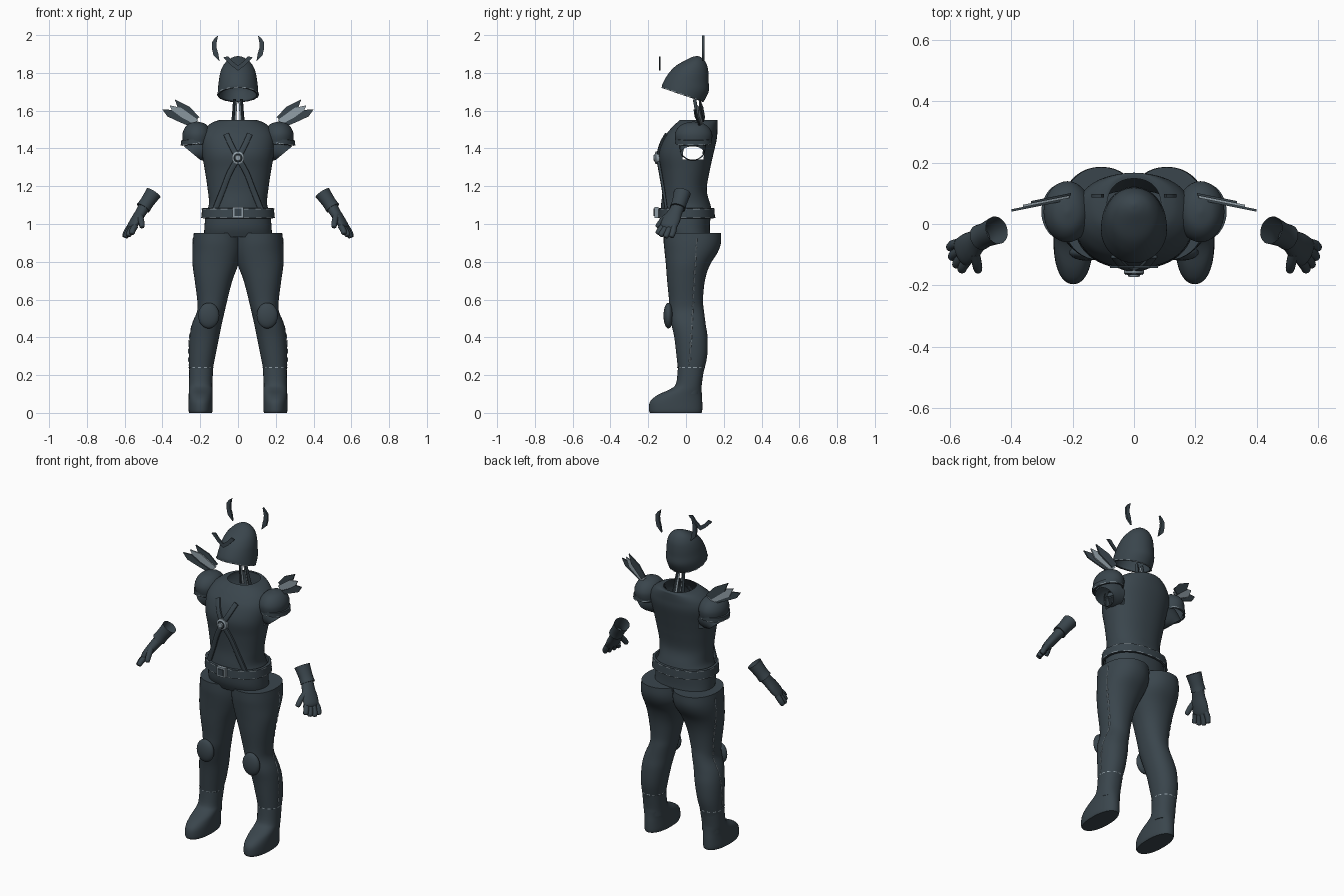
import bpy, bmesh, math
from mathutils import Vector as V

cube = bpy.data.objects.get("Cube")
if cube:
    bpy.data.objects.remove(cube, do_unlink=True)


def material(name, rgb):
    m = bpy.data.materials.new(name)
    m.use_nodes = True
    m.diffuse_color = (*rgb, 1)
    bsdf = next(n for n in m.node_tree.nodes if n.type == 'BSDF_PRINCIPLED')
    bsdf.inputs["Base Color"].default_value = (*rgb, 1)
    return m


SLATE = material("slate", (0.042, 0.06, 0.073))
STEEL = material("pale_steel", (0.28, 0.34, 0.38))


def finish(bm, name, mat, mirror=False):
    bmesh.ops.recalc_face_normals(bm, faces=bm.faces[:])
    for f in bm.faces:
        f.smooth = True
    for e in bm.edges:
        if len(e.link_faces) == 2:
            e.smooth = e.calc_face_angle(0) < math.radians(40)
    me = bpy.data.meshes.new(name)
    bm.to_mesh(me)
    bm.free()
    me.materials.append(mat)
    ob = bpy.data.objects.new(name, me)
    bpy.context.scene.collection.objects.link(ob)
    if mirror:
        mod = ob.modifiers.new("mirror", 'MIRROR')
        mod.use_mirror_merge = False
    return ob


def spline(rings, sub):
    """Catmull-Rom through rings of (centre, u, v) vectors."""
    out = []
    for i in range(len(rings) - 1):
        p = [rings[max(0, min(len(rings) - 1, i + k))] for k in (-1, 0, 1, 2)]
        for s in range(sub):
            t = s / sub
            out.append([b + (c - a) * t / 2 + (2 * a - 5 * b + 4 * c - d) * t * t / 2
                        + (3 * b - a - 3 * c + d) * t ** 3 / 2
                        for a, b, c, d in zip(*p)])
    return out + [rings[-1]]


def loft(name, rings, mat=SLATE, n=32, e=1.0, sub=4, caps=(True, True), mirror=False, cut=None):
    bm = bmesh.new()
    rows = []
    for c, u, v in spline(rings, sub):
        row = []
        for k in range(n):
            a = math.tau * k / n
            x, y = math.cos(a), math.sin(a)
            row.append(bm.verts.new(c + u * math.copysign(abs(x) ** e, x)
                                    + v * math.copysign(abs(y) ** e, y)))
        rows.append(row)
    for r, q in zip(rows, rows[1:]):
        for k in range(n):
            bm.faces.new((r[k], r[k - 1], q[k - 1], q[k]))
    for row, on in zip((rows[0], rows[-1]), caps):
        if on:
            bm.faces.new(row)
    bmesh.ops.recalc_face_normals(bm, faces=bm.faces[:])
    if cut:
        bad = [f for f in bm.faces if cut(f.calc_center_median())]
        bmesh.ops.delete(bm, geom=bad, context='FACES')
    return finish(bm, name, mat, mirror)


def level(z, x0, x1, y0, y1):
    """Horizontal ring from its extents."""
    return (V(((x0 + x1) / 2, (y0 + y1) / 2, z)), V(((x1 - x0) / 2, 0, 0)), V((0, (y1 - y0) / 2, 0)))


def stitches(name, ring, tall, cx=0, cy=0, count=16, e=1.0, mirror=False):
    """Dashed pale trim standing just off a ring."""
    c, u, v = ring
    u, v = (w * (1 + .002 / w.length) for w in (u, v))
    loft(name, [(c, u, v), (c + V((0, 0, tall)), u, v)], STEEL, n=96, e=e, sub=1, caps=(False, False),
         mirror=mirror, cut=lambda p: math.sin(math.atan2(p.y - cy, p.x - cx) * count) > .2)


def tube(name, pts, radii, side, flat=1.0, **kw):
    """Tube through points; side is the wide direction of its section."""
    rings = []
    for i, p in enumerate(pts):
        d = (V(pts[min(i + 1, len(pts) - 1)]) - V(pts[max(i - 1, 0)])).normalized()
        u = (V(side) - d * V(side).dot(d)).normalized()
        f = flat[i] if isinstance(flat, (list, tuple)) else flat
        rings.append((V(p), u * radii[i], d.cross(u) * radii[i] * f))
    return loft(name, rings, **kw)


def plate(name, pts, y_at, thick, mat=SLATE):
    """Thin mirrored plate drawn in x and z."""
    bm = bmesh.new()
    face = bm.faces.new([bm.verts.new((x, y_at(x) - thick / 2, z)) for x, z in pts])
    ext = bmesh.ops.extrude_face_region(bm, geom=[face])
    for v in ext["geom"]:
        if isinstance(v, bmesh.types.BMVert):
            v.co.y += thick
    return finish(bm, name, mat, True)


# Torso shell with arm openings: z, half width, front, back
BODY = [(1.04, .185, -.135, .145), (1.10, .155, -.132, .13), (1.18, .16, -.125, .11),
        (1.28, .175, -.132, .125), (1.37, .19, -.143, .145), (1.45, .196, -.12, .163),
        (1.50, .178, -.085, .166), (1.535, .14, -.05, .167), (1.55, .10, -.033, .165), (1.551, .088, -.03, .148)]
loft("torso", [level(z, -w, w, a, b) for z, w, a, b in BODY], n=64, e=.9, sub=6, caps=(False, False),
     cut=lambda c: abs(c.x) > .13 and 1.335 < c.z < 1.47 and abs(c.y - .035) < .055)


def chest_y(x, z):
    for p, q in zip(BODY, BODY[1:]):
        if z <= q[0]:
            t = (z - p[0]) / (q[0] - p[0])
            w, a, b = [m + (n - m) * t for m, n in zip(p[1:], q[1:])]
            k = max(0, 1 - (abs(x) / w) ** (2 / .9)) ** .45
            return (a + b) / 2 - (b - a) / 2 * k


# Sleeves, shoulder caps and their rims
loft("sleeves", [(V((.15, .035, 1.42)), V((0, 0, .08)), V((0, .07, 0))),
                 (V((.205, .035, 1.40)), V((.03, 0, .065)), V((0, .068, 0))),
                 (V((.243, .035, 1.375)), V((.043, 0, .036)), V((0, .062, 0)))],
     caps=(False, False), mirror=True)
loft("shoulder_caps", [level(z, .217 - r * .078, .217 + r * .078, .04 - r * .10, .04 + r * .10)
                       for z, r in ((1.42, .9), (1.45, .98), (1.48, .98), (1.51, .82),
                                    (1.532, .52), (1.542, .05))],
     caps=(False, True), mirror=True)
RIM = [(V((.222, .04, z)), V((r, 0, -.008)), V((0, r * 1.2, 0)))
       for z, r in ((1.422, .072), (1.424, .080), (1.45, .080), (1.452, .072))]
loft("shoulder_rims", RIM, sub=1, caps=(False, False), mirror=True)
stitches("shoulder_rim_trim", RIM[1], .005, .222, .04, 9, mirror=True)

# Fanned shoulder blades
BLADES = [("upper_blades", SLATE, [(.205, 1.565), (.255, 1.62), (.335, 1.66), (.315, 1.605), (.235, 1.54)]),
          ("middle_blades", STEEL, [(.21, 1.55), (.30, 1.615), (.362, 1.628), (.338, 1.575), (.24, 1.52)]),
          ("lower_blades", SLATE, [(.225, 1.525), (.30, 1.565), (.352, 1.604), (.40, 1.607),
                                   (.375, 1.57), (.317, 1.543), (.24, 1.51)])]
for i, (name, mat, pts) in enumerate(BLADES):
    plate(name, pts, lambda x, i=i: .098 - (x - .2) * .2 - i * .007, .008, mat)

# Crossed chest straps and round clasp
PATH = [(-.062, 1.475), (-.035, 1.415), (0, 1.35), (.045, 1.27), (.08, 1.18), (.122, 1.075)]
for name, s in (("strap_a", 1), ("strap_b", -1)):
    pts = [(s * x, chest_y(x, z) - .007, z) for x, z in PATH]
    tube(name, pts, [.015] * len(pts), (1, 0, .4 * s), .55, n=12, e=.6)
for name, mat, r, y in (("clasp_rim", STEEL, .033, -.163), ("clasp_disc", SLATE, .024, -.166),
                        ("clasp_stud", STEEL, .016, -.172)):
    loft(name, [(V((0, yy, 1.35)), V((rr, 0, 0)), V((0, 0, rr)))
                for yy, rr in ((-.14, r), (y + .003, r), (y, r * .88))], mat, n=24, sub=1)

# Belt, buckle and hips
BELT = [level(z, -w, w, -w * .76, w * .79) for z, w in
        ((1.03, .182), (1.032, .194), (1.06, .192), (1.083, .19), (1.085, .175))]
loft("belt", BELT, n=64, e=.9, sub=1, caps=(False, False))
stitches("belt_lower_trim", BELT[1], .005, e=.9)
stitches("belt_upper_trim", BELT[3], -.005, e=.9)
for name, mat, r, y in (("buckle_frame", STEEL, .029, -.166), ("buckle_plate", SLATE, .019, -.171)):
    bm = bmesh.new()
    bmesh.ops.create_cube(bm, size=1)
    for v in bm.verts:
        v.co = V((v.co.x * r * 2, y + .01 + v.co.y * .02, 1.062 + v.co.z * r * 2))
    finish(bm, name, mat)
loft("hips", [level(.93, -.18, .18, -.10, .13), level(.98, -.178, .178, -.12, .127),
              level(1.05, -.172, .172, -.125, .13)], n=48, e=.88)

# Trouser legs: z, inner, outer, front, back
LEG = [(.952, -.02, .234, -.118, .185), (.90, -.025, .24, -.118, .185), (.85, -.022, .242, -.113, .168),
       (.78, 0, .24, -.106, .125), (.70, .03, .229, -.10, .10), (.60, .056, .216, -.09, .09),
       (.54, .07, .216, -.087, .095), (.47, .086, .243, -.077, .104), (.40, .10, .256, -.062, .114),
       (.30, .12, .26, -.05, .112), (.20, .138, .257, -.04, .09), (.10, .138, .255, -.04, .078)]
loft("legs", [level(*r) for r in LEG], n=40, e=.92, mirror=True)

# Dashed outer leg seams
tube("leg_seams", [(.237, .057, .93), (.236, .05, .80), (.221, .044, .70), (.2095, .038, .60),
                   (.212, .035, .54), (.24, .031, .47), (.256, .027, .40), (.26, .022, .30), (.258, .02, .25)],
     [.004] * 9, (0, 1, 0), n=8, sub=12, mat=STEEL, caps=(False, False), mirror=True,
     cut=lambda c: math.sin(c.z * 150) > .5)

# Boots
BOOT = [(0, .138, .258, -.19, .082), (.015, .134, .262, -.196, .086), (.06, .134, .262, -.19, .086),
        (.095, .135, .261, -.15, .084), (.125, .135, .26, -.085, .083), (.155, .136, .259, -.053, .084),
        (.235, .131, .258, -.043, .096)]
loft("boots", [level(*r) for r in BOOT], n=40, e=.9, mirror=True)
stitches("boot_trim", level(.237, .131, .26, -.045, .098), .005, .195, .026, 14, .9, True)

# Knee pads
bm = bmesh.new()
bmesh.ops.create_uvsphere(bm, u_segments=28, v_segments=16, radius=1)
for v in bm.verts:
    v.co = V((.155 + v.co.x * .056, -.093 + v.co.y * .026, .515 + v.co.z * .068))
finish(bm, "knee_pads", SLATE, True)

# Gloves: cuff, palm, fingers and thumb
ACROSS = (-.45, -.75, .3)
tube("glove_cuffs", [(.447, -.02, 1.165), (.462, -.026, 1.143), (.485, -.036, 1.11), (.502, -.044, 1.085)],
     [.046, .043, .040, .042], ACROSS, .92, n=24, caps=(False, True), mirror=True)
tube("palms", [(.497, -.042, 1.09), (.515, -.058, 1.06), (.537, -.076, 1.025), (.56, -.092, .99), (.567, -.097, .975)],
     [.035, .039, .048, .047, .036], ACROSS, [.88, .72, .55, .47, .4], n=24, mirror=True)
FINGERS = [((.572, -.064, .985), (.590, -.068, .958), (.600, -.077, .934)),
           ((.567, -.086, .98), (.585, -.098, .952), (.594, -.108, .932)),
           ((.558, -.105, .98), (.573, -.122, .957), (.580, -.134, .939)),
           ((.545, -.120, .988), (.557, -.138, .968), (.562, -.150, .95)),
           ((.520, -.095, 1.045), (.512, -.128, 1.015), (.508, -.150, .987))]
for i, (a, b, c) in enumerate(FINGERS):
    tip = V(c) + (V(c) - V(b)) * .18
    tube("thumbs" if i == 4 else "fingers_%d" % (i + 1), [a, b, c, tip], [.017, .016, .0135, .005],
         (1, 0, .3), n=12, mirror=True)

# Helmet: front y, front z, back y, back z, half width
HELM = [(-.127, 1.72, .092, 1.645, .108), (-.126, 1.737, .12, 1.70, .106), (-.11, 1.77, .12, 1.75, .101),
        (-.086, 1.805, .119, 1.795, .094), (-.05, 1.84, .114, 1.832, .08), (0, 1.868, .10, 1.863, .056),
        (.033, 1.884, .082, 1.881, .028), (.055, 1.889, .065, 1.889, .004)]
SHELL = [(V((0, (a + c) / 2, (b + d) / 2)), V((w, 0, 0)), V((0, (c - a) / 2, (d - b) / 2)))
         for a, b, c, d, w in HELM]
helmet = loft("helmet", SHELL, n=48, caps=(False, True))
wall = helmet.modifiers.new("wall", 'SOLIDIFY')
wall.thickness = .01
wall.offset = -1
stitches("helmet_trim", SHELL[0], .006, 0, -.015)

# Neck ties, horns and brow crest
tube("neck_ties", [(.018, .045, 1.66), (.023, .058, 1.59), (.028, .075, 1.51)], [.008, .008, .01],
     (1, 0, 0), 1.2, n=10, mirror=True)
tube("neck_tie_faces", [(.009, .043, 1.65), (.013, .056, 1.59), (.017, .073, 1.51)], [.006, .006, .008],
     (1, 0, 0), .8, mat=STEEL, n=10, mirror=True)
plate("horns", [(.106, 1.997), (.122, 1.985), (.138, 1.962), (.137, 1.925), (.13, 1.893), (.098, 1.862),
                (.105, 1.905), (.113, 1.93), (.114, 1.955)], lambda x: .092, .012)
plate("brow_crest", [(0, 1.812), (.035, 1.838), (.078, 1.882), (.052, 1.888), (.03, 1.862), (0, 1.838)],
      lambda x: -.14, .008)
